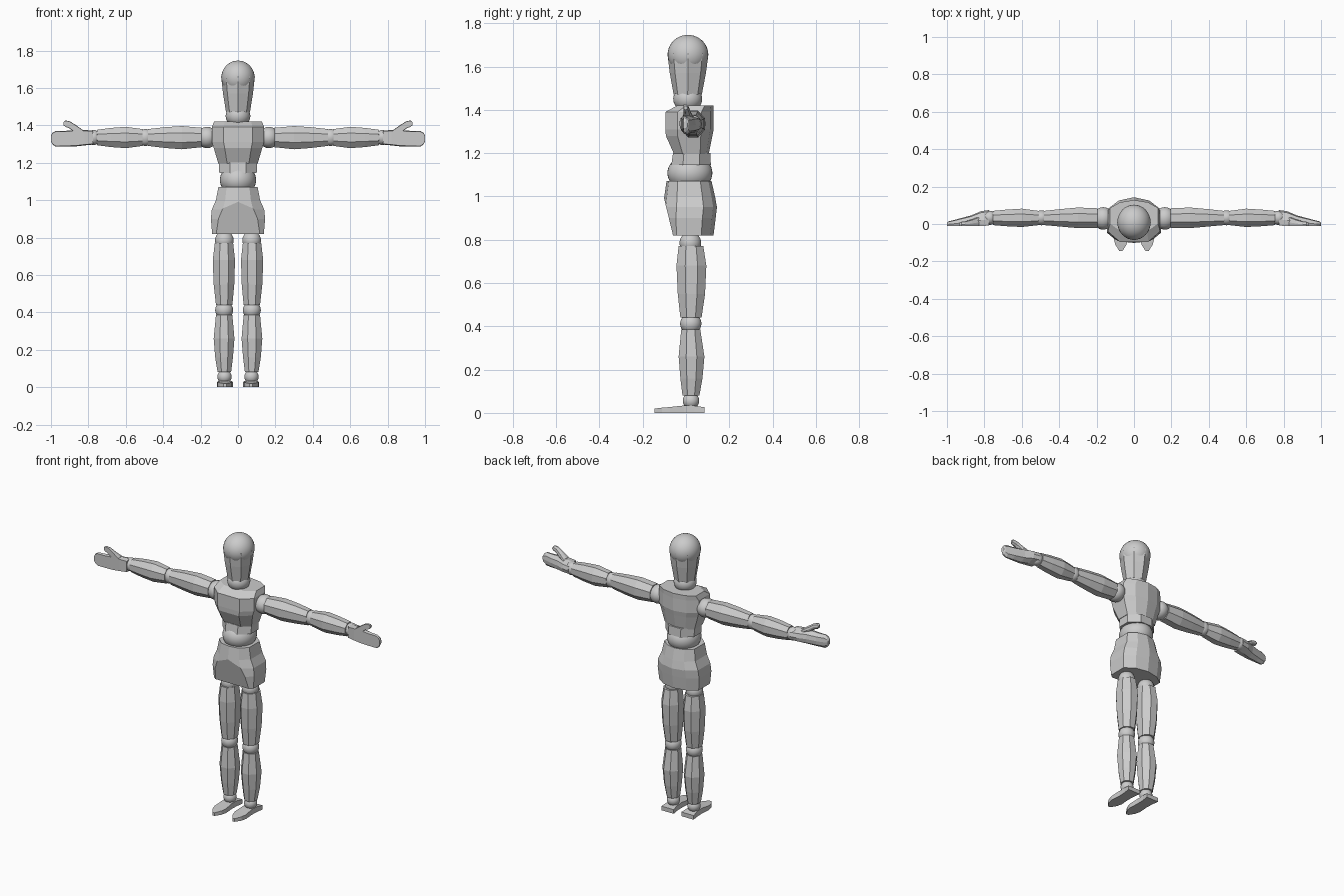
import bpy, bmesh
from math import pi, cos, sin
from mathutils import Vector

if "Cube" in bpy.data.objects:
    bpy.data.objects.remove(bpy.data.objects["Cube"])

def ngon(n, off=0.5):
    s = 1 / cos(pi / n) if off else 1
    return [(s * cos(2*pi*(i+off)/n), s * sin(2*pi*(i+off)/n)) for i in range(n)]

OCT = [(p / 1.0, q / 1.0) for p, q in ngon(8)]
OCT_POINT = ngon(8, 0)
BODY = [(1, -.5), (1, .5), (.58, .86), (0, 1), (-.58, .86), (-1, .5),
        (-1, -.5), (-.58, -.9), (0, -1), (.58, -.9)]
CHEST = BODY[:7] + [(-.55, -1), (.55, -1)]
PALM = [(1, -.2), (.6, .8), (0, 1), (-.6, .8), (-1, -.2), (-.9, -1), (.9, -1)]

def add(name, bm, mirror=False):
    bmesh.ops.recalc_face_normals(bm, faces=bm.faces)
    me = bpy.data.meshes.new(name)
    bm.to_mesh(me)
    bm.free()
    ob = bpy.data.objects.new(name, me)
    bpy.context.collection.objects.link(ob)
    if mirror:
        ob.modifiers.new("Mirror", 'MIRROR').use_mirror_merge = False
    return ob

def loft(rings, section, axis='z'):
    """Rings are (t, a_min, a_max, y_min, y_max); a is x for axis z, z for axis x."""
    bm = bmesh.new()
    loops = []
    for t, a0, a1, b0, b1 in rings:
        loop = []
        for p, q in section:
            a = (a0 + a1) / 2 + p * (a1 - a0) / 2
            y = (b0 + b1) / 2 + q * (b1 - b0) / 2
            loop.append(bm.verts.new((a, y, t) if axis == 'z' else (t, y, a)))
        loops.append(loop)
    n = len(section)
    for lo, hi in zip(loops, loops[1:]):
        for i in range(n):
            bm.faces.new((lo[i], lo[(i+1) % n], hi[(i+1) % n], hi[i]))
    bm.faces.new(loops[0])
    bm.faces.new(loops[-1])
    return bm

def ball(name, loc, size, mirror=False, cut=None):
    bm = bmesh.new()
    bmesh.ops.create_uvsphere(bm, u_segments=32, v_segments=20, radius=1)
    for v in bm.verts:
        v.co = Vector(loc) + Vector(v.co[i] * size[i] for i in range(3))
    for f in bm.faces:
        f.smooth = True
    return add(name, bm, mirror)

def prism(name, outline, mirror=True):
    """Outline of (x, y, z_top) extruded down to the floor."""
    bm = bmesh.new()
    top = [bm.verts.new(p) for p in outline]
    low = [bm.verts.new((p[0], p[1], 0)) for p in outline]
    bm.faces.new(top)
    bm.faces.new(low)
    for i in range(len(top)):
        j = (i + 1) % len(top)
        bm.faces.new((top[i], top[j], low[j], low[i]))
    bmesh.ops.triangulate(bm, faces=[f for f in bm.faces if len(f.verts) > 4])
    return add(name, bm, mirror)

# Head and neck
add("head_lower", loft([(1.47, -.064, .064, -.057, .073),
                        (1.57, -.08, .08, -.075, .092),
                        (1.66, -.09, .09, -.086, .104)], OCT_POINT))
ball("head_dome", (0, .009, 1.655), (.089, .094, .091))
ball("neck_ball", (0, .008, 1.45), (.066, .067, .06))

# Torso
add("chest", loft([(1.195, -.105, .105, -.055, .105), (1.28, -.13, .13, -.093, .122),
                   (1.31, -.14, .14, -.095, .128), (1.39, -.14, .14, -.095, .128),
                   (1.42, -.128, .128, -.04, .128)], CHEST))
add("lower_ribs", loft([(1.145, -.1, .1, -.068, .115),
                        (1.2, -.102, .102, -.06, .112)], OCT))
ball("waist_ball", (0, .018, 1.108), (.097, .104, .085))

# Pelvis with a slanted flat cut at the front
bm = loft([(.82, -.138, .138, -.1, .127), (.9, -.145, .145, -.108, .137),
           (.95, -.14, .14, -.106, .143), (1.0, -.118, .118, -.1, .134),
           (1.07, -.105, .105, -.09, .118)], BODY)
cut = bmesh.ops.bisect_plane(bm, geom=bm.verts[:] + bm.edges[:] + bm.faces[:],
                             plane_co=(0, -.06, .82), plane_no=(0, -.17, -.041), clear_outer=True)
bmesh.ops.holes_fill(bm, edges=[e for e in bm.edges if e.is_boundary])
add("pelvis", bm)

# Legs
ball("hip_ball", (.073, .02, .785), (.05, .05, .05), True)
add("thigh", loft([(.44, .03, .118, -.026, .072), (.55, .02, .13, -.038, .088),
                   (.68, .016, .135, -.044, .094), (.77, .026, .124, -.034, .08)], OCT), True)
ball("knee_ball", (.074, .022, .412), (.048, .049, .048), True)
add("calf", loft([(.08, .037, .109, -.016, .062), (.16, .027, .122, -.026, .076),
                  (.26, .019, .13, -.034, .085), (.385, .03, .118, -.022, .066)], OCT), True)
ball("ankle_ball", (.072, .023, .056), (.038, .038, .038), True)
half = [(.008, -.145, .02), (.03, -.11, .024), (.039, -.075, .027),
        (.034, -.01, .034), (.036, .04, .033), (.043, .085, .026)]
prism("foot", [(.07 + x, y, z) for x, y, z in half] + [(.07 - x, y, z) for x, y, z in half[::-1]])

# Arms
ball("shoulder_ball", (.165, .03, 1.335), (.055, .06, .057), True)
add("upper_arm", loft([(.195, 1.283, 1.387, -.02, .084), (.3, 1.272, 1.396, -.022, .088),
                       (.39, 1.279, 1.39, -.014, .08), (.48, 1.29, 1.38, -.006, .07)], OCT, 'x'), True)
ball("elbow_ball", (.495, .033, 1.335), (.042, .04, .045), True)
add("forearm", loft([(.51, 1.29, 1.38, -.006, .07), (.6, 1.278, 1.392, -.016, .082),
                     (.68, 1.284, 1.386, -.012, .077), (.755, 1.294, 1.376, -.006, .07)], OCT, 'x'), True)
ball("wrist_ball", (.772, .033, 1.335), (.038, .038, .04), True)

# Hands: flat palm to the front, tapering towards the fingertips
add("hand", loft([(.775, 1.297, 1.372, -.008, .075), (.82, 1.293, 1.375, -.012, .068),
                  (.87, 1.287, 1.375, -.012, .046), (.93, 1.286, 1.37, -.012, .03),
                  (.975, 1.286, 1.37, -.012, .018), (.992, 1.298, 1.36, -.012, .014),
                  (1.0, 1.315, 1.345, -.012, .008)], PALM, 'x'), True)
add("thumb", loft([(.83, 1.34, 1.375, -.012, .04), (.865, 1.355, 1.4, -.012, .025),
                   (.9, 1.383, 1.422, -.012, .015), (.922, 1.392, 1.426, -.012, .012),
                   (.932, 1.4, 1.418, -.01, .008)], PALM, 'x'), True)
